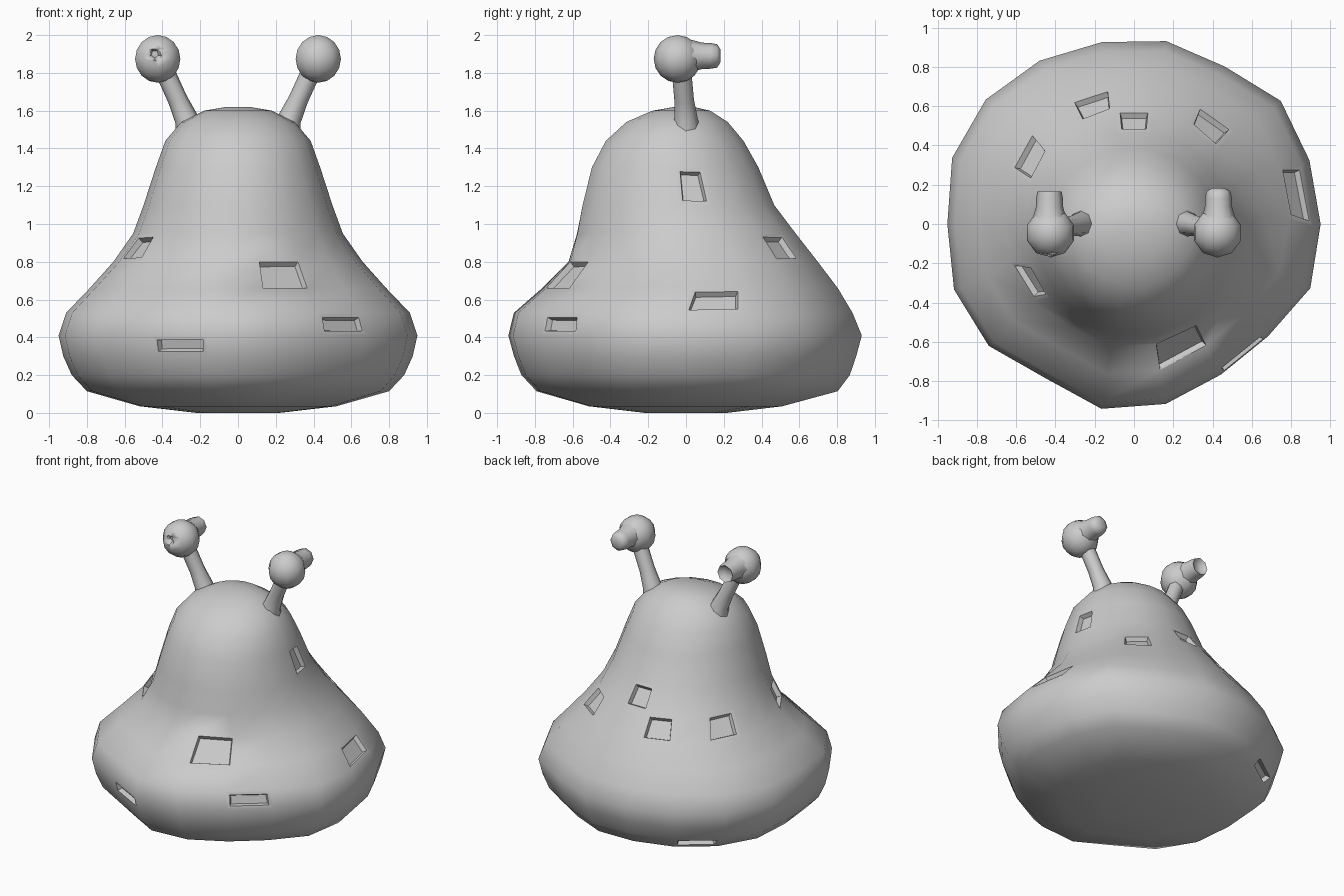
import bpy, bmesh, math
from mathutils import Vector, Matrix

if "Cube" in bpy.data.objects:
    bpy.data.objects.remove(bpy.data.objects["Cube"])

skin = bpy.data.materials.new("grey_skin")
skin.diffuse_color = (0.6, 0.6, 0.6, 1)
skin.use_nodes = True
skin.node_tree.nodes["Principled BSDF"].inputs["Base Color"].default_value = skin.diffuse_color


def finish(bm, name, angle):
    bmesh.ops.recalc_face_normals(bm, faces=bm.faces)
    me = bpy.data.meshes.new(name)
    bm.to_mesh(me)
    bm.free()
    ob = bpy.data.objects.new(name, me)
    bpy.context.collection.objects.link(ob)
    me.materials.append(skin)
    bpy.ops.object.select_all(action='DESELECT')
    ob.select_set(True)
    bpy.context.view_layer.objects.active = ob
    bpy.ops.object.shade_smooth_by_angle(angle=math.radians(angle))
    return ob


def loft(bm, rings):
    """Skin a list of point rings and cap both ends."""
    loops = [[bm.verts.new(p) for p in r] for r in rings]
    n = len(loops[0])
    for a, b in zip(loops, loops[1:]):
        for i in range(n):
            j = (i + 1) % n
            bm.faces.new((a[i], a[j], b[j], b[i]))
    bm.faces.new(loops[0][::-1])
    bm.faces.new(loops[-1])


# Body: height, half width, front y, back y
profile = [(0.0, .22, -.22, .22), (.035, .52, -.52, .52), (.115, .80, -.80, .82),
           (.20, .88, -.88, .885), (.30, .925, -.92, .92), (.41, .95, -.95, .95),
           (.53, .91, -.92, .90), (.66, .785, -.77, .82), (.80, .66, -.63, .71),
           (.95, .555, -.585, .59), (1.1, .50, -.555, .475), (1.3, .435, -.505, .39),
           (1.44, .385, -.43, .31), (1.54, .30, -.32, .225), (1.6, .18, -.18, .13),
           (1.62, .06, -.06, .04)]
# Lumpy outline of the skirt, one radius for every 20 degrees
outline = [.95, .95, .975, .925, .945, .94, .96, .985, .985,
           .95, .975, .965, .905, .955, .93, .885, .89, .955]
rings = []
for z, rx, yf, yb in profile:
    cy, ry = (yf + yb) / 2, (yb - yf) / 2
    k = max(0, min(1, (1.0 - z) / 0.35))
    ring = []
    for i, r in enumerate(outline):
        a, f = math.radians(20 * i), 1 + k * (r / .95 - 1)
        ring.append((rx * f * math.cos(a), cy + ry * f * math.sin(a), z))
    rings.append(ring)
bm = bmesh.new()
loft(bm, rings)

# Shallow pits in the skin, given as (angle, height)
pits = [(284, .73), (318, .53), (242, .35), (212, .86), (18, .60), (10, 1.17),
        (82, 1.0), (115, .9), (150, .85), (135, .2), (50, .88)]
bm.faces.ensure_lookup_table()
for ang, z in pits:
    def miss(f):
        c = f.calc_center_median()
        d = math.degrees(math.atan2(c.y, c.x)) - ang
        return abs((d + 180) % 360 - 180) / 60 + abs(c.z - z) * 3
    face = min(bm.faces, key=miss)
    # narrow ledge, then a pushed-in floor with uneven corners
    bmesh.ops.inset_individual(bm, faces=[face], thickness=.035)
    bmesh.ops.inset_individual(bm, faces=[face], thickness=.012, depth=-.03)
finish(bm, "body", 48)


# Eye stalks and eyeballs, one pair per side
def stalk(side):
    bm = bmesh.new()
    path = [(.25, 0, 1.46, .085), (.275, 0, 1.56, .062), (.32, -.01, 1.66, .052),
            (.37, -.02, 1.77, .052), (.40, -.03, 1.85, .05)]
    rot = Matrix.Rotation(math.radians(24 * side), 3, 'Y')
    rings = []
    for x, y, z, r in path:
        c = Vector((side * x, y, z))
        rings.append([c + rot @ Vector((r * math.cos(t * math.pi / 4),
                                        r * math.sin(t * math.pi / 4), 0)) for t in range(8)])
    loft(bm, rings)
    finish(bm, ("right" if side > 0 else "left") + "_eye_stalk", 50)


def eye(side):
    name = "right" if side > 0 else "left"
    bm = bmesh.new()
    bmesh.ops.create_uvsphere(bm, u_segments=10, v_segments=8, radius=.126,
                              matrix=Matrix.Translation((side * .425, -.045, 1.874)))
    finish(bm, name + "_eyeball", 50)
    # bump on the back of the eye, hollowed on the left side
    bm = bmesh.new()
    rings = []
    steps = [(.03, .085), (.085, .07), (.13, .068), (.165, .062), (.182, .035)]
    if side < 0:
        steps[-1] = (.14, .035)
    for y, r in steps:
        rings.append([(side * .43 + r * math.cos(t * math.pi / 4), y,
                       1.89 + r * math.sin(t * math.pi / 4)) for t in range(8)])
    loft(bm, rings)
    finish(bm, name + "_eye_bump", 50)


for s in (-1, 1):
    stalk(s)
    eye(s)

# Small dent on the front of the left eye
bm = bmesh.new()
bmesh.ops.create_cone(bm, cap_ends=True, segments=5, radius1=.045, radius2=.02, depth=.06,
                      matrix=Matrix.Translation((-.44, -.15, 1.90)) @ Matrix.Rotation(-math.pi / 2, 4, 'X'))
cutter = finish(bm, "eye_dent_cutter", 30)
cutter.hide_render = True
cutter.hide_set(True)
mod = bpy.data.objects["left_eyeball"].modifiers.new("dent", 'BOOLEAN')
mod.operation = 'DIFFERENCE'
mod.object = cutter
